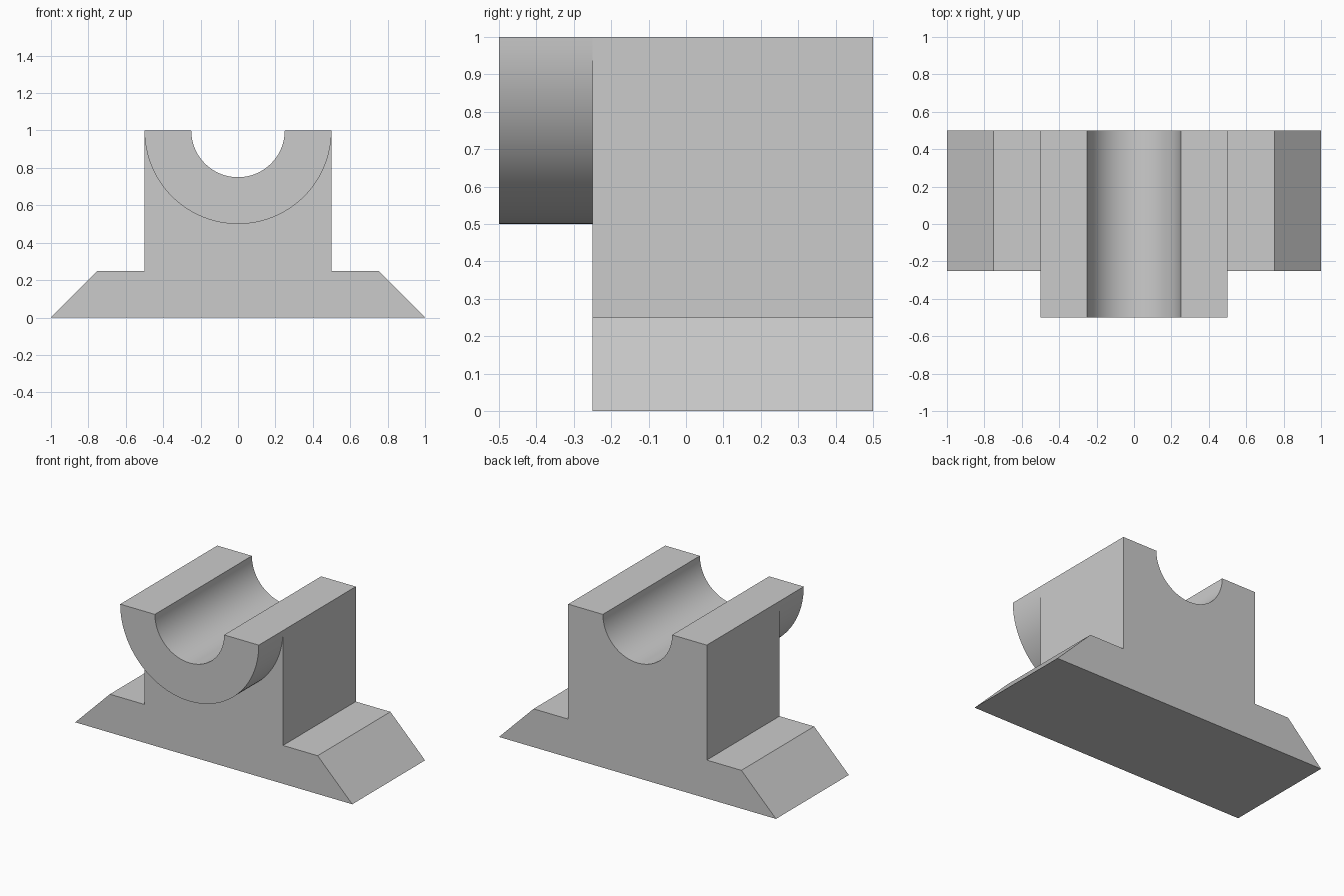
import bpy
import bmesh
import math

cube = bpy.data.objects.get("Cube")
if cube:
    bpy.data.objects.remove(cube, do_unlink=True)

FRONT, STEP, BACK = -0.5, -0.25, 0.5   # collar face, foot face, rear face
TOP, OUTER, INNER = 1.0, 0.5, 0.25
SEGMENTS = 48

grey = bpy.data.materials.new("plain grey")
grey.use_nodes = True
colour = (0.6, 0.6, 0.6, 1)
grey.diffuse_color = colour
grey.node_tree.nodes["Principled BSDF"].inputs["Base Color"].default_value = colour


def half_circle(radius):
    """Lower half circle in (x, z), from +x round to -x."""
    angles = [math.pi * i / SEGMENTS for i in range(SEGMENTS + 1)]
    return [(radius * math.cos(a), TOP - radius * math.sin(a)) for a in angles]


bm = bmesh.new()


def face(points, smooth=False):
    bm.faces.new([bm.verts.new(p) for p in points])


def cap(profile, y):
    face([(x, y, z) for x, z in profile])


def strip(profile, y0, y1):
    for (xa, za), (xb, zb) in zip(profile, profile[1:]):
        face([(xa, y0, za), (xb, y0, zb), (xb, y1, zb), (xa, y1, za)])


# Block with sloped feet, from top left round the base to top right
half = [(OUTER, TOP), (OUTER, 0.25), (0.75, 0.25), (1, 0)]
outline = [(-x, z) for x, z in half] + half[::-1]
collar, groove = half_circle(OUTER), half_circle(INNER)

strip(outline, STEP, BACK)
cap(outline + collar[1:-1], STEP)
cap(outline + groove, BACK)

# Projecting half-round collar and the groove running right through
strip(collar, FRONT, STEP)
strip(groove, FRONT, BACK)
cap(collar + groove[::-1], FRONT)

# Flat lands either side of the groove
for s in (-1, 1):
    face([(s * INNER, FRONT, TOP), (s * OUTER, FRONT, TOP), (s * OUTER, STEP, TOP),
          (s * OUTER, BACK, TOP), (s * INNER, BACK, TOP)])

# Join everything into one closed solid
bmesh.ops.remove_doubles(bm, verts=bm.verts, dist=0.0001)
bmesh.ops.recalc_face_normals(bm, faces=bm.faces)
mesh = bpy.data.meshes.new("bearing_block")
bm.to_mesh(mesh)
bm.free()
mesh.materials.append(grey)

block = bpy.data.objects.new("bearing_block", mesh)
bpy.context.collection.objects.link(block)
bpy.ops.object.select_all(action="DESELECT")
block.select_set(True)
bpy.context.view_layer.objects.active = block
bpy.ops.object.shade_smooth_by_angle(angle=math.radians(30))
